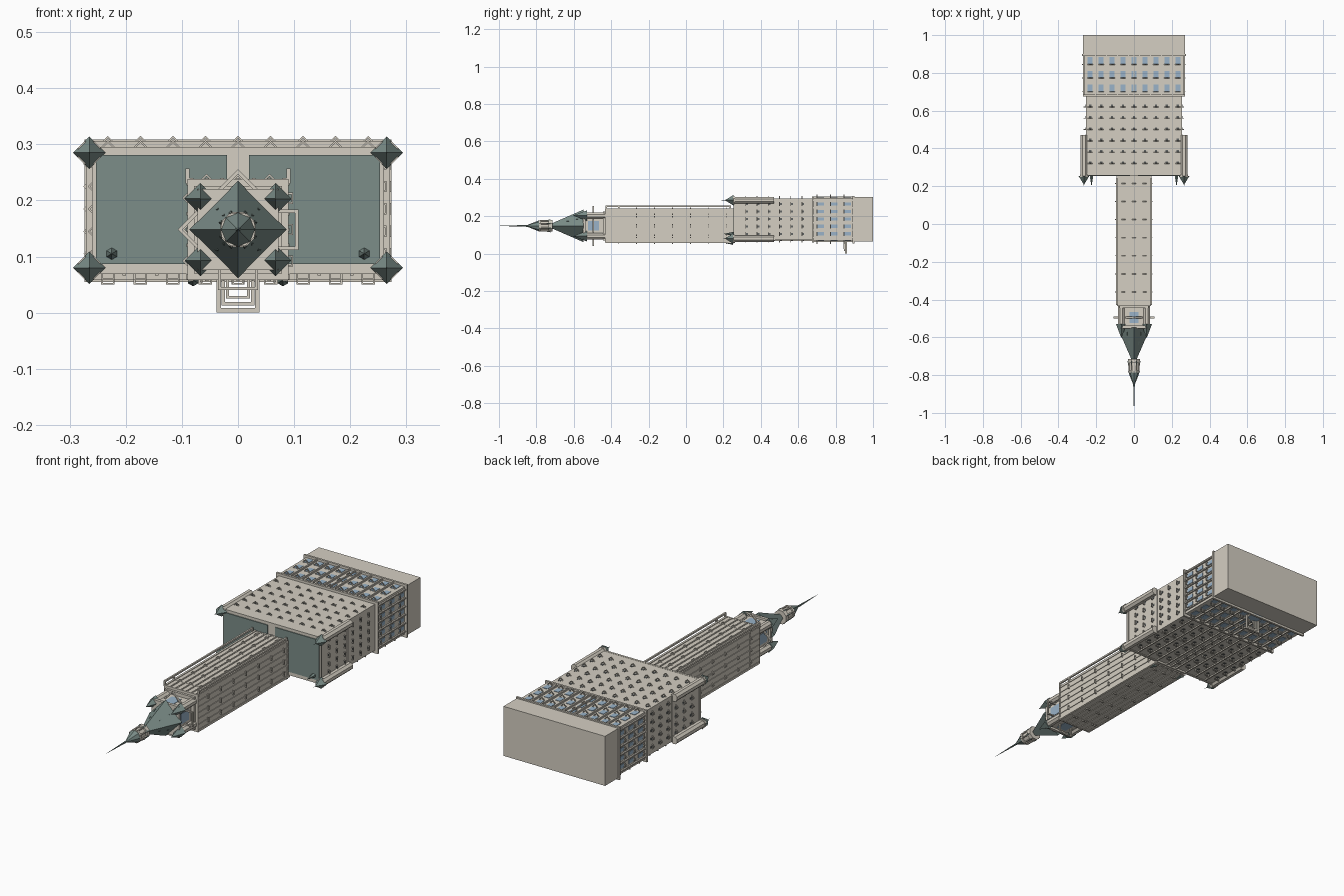
import bpy, bmesh, math
from mathutils import Matrix, Vector

if "Cube" in bpy.data.objects:
    bpy.data.objects.remove(bpy.data.objects["Cube"])

CZ = 0.148  # tower axis height; the building lies down, its spire points to -y


def material(name, c):
    m = bpy.data.materials.new(name)
    m.diffuse_color = (*c, 1)
    m.use_nodes = True
    m.node_tree.nodes["Principled BSDF"].inputs["Base Color"].default_value = m.diffuse_color
    return m


STONE = material("stone", (0.66, 0.62, 0.54))
COPPER = material("copper_green", (0.20, 0.27, 0.25))
GLASS = material("glass_blue", (0.32, 0.45, 0.58))
DARK = material("dark_pane", (0.12, 0.13, 0.13))


class Part:
    """Collects primitives into one named object."""
    def __init__(self, name, mat):
        self.name, self.mat, self.bm = name, mat, bmesh.new()

    def box(self, x0, x1, y0, y1, z0, z1):
        m = Matrix.Translation(((x0 + x1) / 2, (y0 + y1) / 2, (z0 + z1) / 2))
        bmesh.ops.create_cube(self.bm, size=1, matrix=m @ Matrix.Diagonal((x1 - x0, y1 - y0, z1 - z0, 1)))

    def cone(self, x, z, y0, y1, r0, r1=0.0, n=8, spin=0.0):
        m = (Matrix.Translation((x, (y0 + y1) / 2, z)) @ Matrix.Rotation(math.pi / 2, 4, 'X')
             @ Matrix.Rotation(spin, 4, 'Z'))
        bmesh.ops.create_cone(self.bm, cap_ends=True, segments=n, radius1=r0, radius2=r1,
                              depth=y0 - y1, matrix=m)

    def frame(self, x, y, z, r, t=0.003, diamond=False):
        # square ring in the plane across y, optionally on its corner
        base = Matrix.Translation((x, y, z)) @ Matrix.Rotation(math.pi / 4 if diamond else 0, 4, 'Y')
        for k in range(4):
            m = (base @ Matrix.Rotation(k * math.pi / 2, 4, 'Y')
                 @ Matrix.Translation((0, 0, r - t / 2)) @ Matrix.Diagonal((2 * r, t * 1.4, t, 1)))
            bmesh.ops.create_cube(self.bm, size=1, matrix=m)

    def done(self):
        me = bpy.data.meshes.new(self.name)
        self.bm.to_mesh(me)
        self.bm.free()
        me.materials.append(self.mat)
        bpy.context.collection.objects.link(bpy.data.objects.new(self.name, me))


def steps(a, b, n):
    return [a + (b - a) * i / (n - 1) for i in range(n)]


# main block, base and cornices
p = Part("main_block", STONE)
p.box(-.255, .255, .262, .69, .072, .294)
p.box(-.262, .262, .68, .90, .070, .298)
p.box(-.270, .270, .90, 1.0, .065, .303)
p.done()
p = Part("block_cornices", STONE)
for y, g in ((.68, .271), (.895, .274), (.47, .258), (.262, .260)):
    d = g - .255
    p.box(-g, g, y - .005, y + .005, .074 - d, .290 + d)
p.done()

# flat copper roof in two halves
p = Part("roof_panels", COPPER)
for s in (-1, 1):
    a, b = sorted((s * .02, s * .253))
    p.box(a, b, .253, .263, .087, .281)
p.done()

cols = steps(-.232, .232, 9)
base_rows = steps(.72, .865, 3)
upper_rows = steps(.32, .62, 6)
side_z = steps(.105, .265, 5)

# vertical fins on the block
p = Part("block_fins", STONE)
for x in steps(-.232, .232, 9):
    xo = x + (.029 if x < 0 else -.029) if abs(x) > .001 else 0
    p.box(xo - .003, xo + .003, .68, .9, .063, .305)
    p.box(xo - .003, xo + .003, .27, .68, .066, .08)
for z in (.085, .125, .165, .205, .245, .285):
    p.box(-.269, .269, .68, .9, z - .003, z + .003)
p.done()

# window panes of the block
p = Part("block_base_windows", GLASS)
for y in base_rows:
    for x in cols:
        p.box(x - .013, x + .013, y - .018, y + .018, .068, .300)
    for z in side_z:
        p.box(-.264, .264, y - .018, y + .018, z - .009, z + .009)
p.done()
p = Part("block_upper_windows", DARK)
for y in upper_rows:
    for x in cols:
        p.box(x - .006, x + .006, y, y + .012, .070, .2955)
    for z in side_z:
        p.box(-.2565, .2565, y, y + .012, z - .005, z + .005)
p.done()

# projecting hoods: squares on the street side and right, diamonds elsewhere
p = Part("block_window_hoods", STONE)
for y in base_rows + upper_rows:
    low = y > .66
    d = .008 if low else 0
    for x in cols:
        p.frame(x, y - .02 * low, .070 - d, .012)
        p.frame(x, y - .02 * low, .293 + d, .010, diamond=True)
    for z in side_z:
        p.frame(.255 + d, y - .02 * low, z, .010)
        p.frame(-.255 - d, y - .02 * low, z, .009, diamond=True)
p.done()

# corner turrets on the block
t = Part("block_turrets", STONE)
c = Part("block_turret_caps", COPPER)
for s in (-1, 1):
    for z in (.080, .285):
        t.cone(s * .265, z, .47, .255, .019, .019, 8, math.pi / 8)
        t.cone(s * .265, z, .262, .250, .022, .022, 8, math.pi / 8)
        c.cone(s * .265, z, .255, .208, .029, 0, 4)
        c.cone(s * .265, z, .215, .190, .002, 0, 4)
    c.cone(s * .225, .105, .255, .20, .011, 0, 6)
    c.cone(s * .08, .058, .25, .20, .011, 0, 6)
t.done()
c.done()

# entrance portal with nested frames and a glazed door
p = Part("entrance_frames", STONE)
p.frame(0, .855, .038, .038, .008)
p.frame(0, .850, .042, .029, .006)
p.frame(0, .845, .046, .021, .005)
p.done()
p = Part("entrance_door", GLASS)
p.box(-.028, .028, .83, .90, .062, .072)
p.done()

# tower shaft with ribs and floor bands
H = .085
p = Part("tower_shaft", STONE)
p.box(-H, H, -.43, .27, CZ - H, CZ + H)
p.done()
p = Part("tower_ribs", STONE)
for a in steps(-.084, .084, 7):
    w = .005 if abs(a) > .08 else .003
    p.box(a - w, a + w, -.43, .262, CZ - .092, CZ + .092)
    p.box(-.092, .092, -.43, .262, CZ + a - w, CZ + a + w)
for y in (-.43, -.36, .25):
    p.box(-.090, .090, y - .004, y + .004, CZ - .090, CZ + .090)
for s in (-1, 1):
    p.box(s * .09 - .004, s * .09 + .004, -.43, .24, .249, .257)
    for y in (-.426, -.36, .236):
        p.box(s * .09 - .004, s * .09 + .004, y - .004, y + .004, .23, .255)
p.done()
g = Part("tower_windows", GLASS)
f = Part("tower_window_hoods", STONE)
for y in steps(-.375, .215, 14):
    for a in steps(-.07, .07, 6):
        g.box(a - .007, a + .007, y, y + .025, CZ - H - .001, CZ + H + .001)
        g.box(-H - .001, H + .001, y, y + .025, CZ + a - .007, CZ + a + .007)
for y in steps(-.36, .215, 7):
    for a in (-.056, 0, .056):
        f.frame(a, y, CZ - .088, .010)
        f.frame(a, y, CZ + .088, .008, diamond=True)
        f.frame(.088, y, CZ + a, .010)
        f.frame(-.088, y, CZ + a, .008, diamond=True)
g.done()
f.done()

# belfry stage with large arches
p = Part("belfry", STONE)
p.box(-.062, .062, -.54, -.43, CZ - .062, CZ + .062)
p.box(-.072, .072, -.552, -.538, CZ - .072, CZ + .072)
p.box(-.078, .078, -.445, -.428, CZ - .078, CZ + .078)
p.done()
p = Part("belfry_arches", STONE)
p.frame(.072, -.495, CZ, .036, .006)
p.frame(0, -.495, CZ - .072, .036, .006)
p.frame(-.062, -.495, CZ, .032, .006, True)
p.frame(0, -.495, CZ + .062, .032, .006, True)
p.done()
p = Part("belfry_windows", GLASS)
p.box(-.025, .025, -.525, -.465, CZ - .064, CZ + .064)
p.box(-.064, .064, -.525, -.465, CZ - .025, CZ + .025)
p.done()

# four tower turrets with pointed caps
t = Part("tower_turrets", STONE)
c = Part("tower_turret_caps", COPPER)
for sx in (-1, 1):
    for sz in (-1, 1):
        x, z = sx * .067, CZ + sz * .055
        t.cone(x, z, -.43, -.535, .018, .018, 8, math.pi / 8)
        c.cone(x, z, -.53, -.605, .028, 0, 4)
t.done()
c.done()

# crown pyramid with dormers
p = Part("crown_roof", COPPER)
p.cone(0, CZ, -.548, -.725, .087, .010, 4)
for sx in (-1, 1):
    for sz in (-1, 1):
        for y, r in ((-.575, .036), (-.625, .025)):
            p.cone(sx * r, CZ + sz * r, y + .015, y - .016, .008, 0, 4)
p.done()

# lantern, its roof and the needle
p = Part("lantern", STONE)
p.cone(0, CZ, -.715, -.735, .034, .034, 8, math.pi / 8)
p.cone(0, CZ, -.735, -.78, .025, .025, 8, math.pi / 8)
p.cone(0, CZ, -.775, -.785, .032, .032, 8, math.pi / 8)
for k in range(8):
    a = k * math.pi / 4 + math.pi / 8
    p.cone(.029 * math.cos(a), CZ + .029 * math.sin(a), -.735, -.78, .004, .004, 6)
p.done()
p = Part("spire", COPPER)
p.cone(0, CZ, -.782, -.85, .031, .004, 8)
p.cone(0, CZ, -.845, -1.0, .005, 0.0005, 6)
for k in range(8):
    a = k * math.pi / 4 + math.pi / 8
    p.cone(.032 * math.cos(a), CZ + .032 * math.sin(a), -.725, -.755, .005, 0, 4)
p.done()
